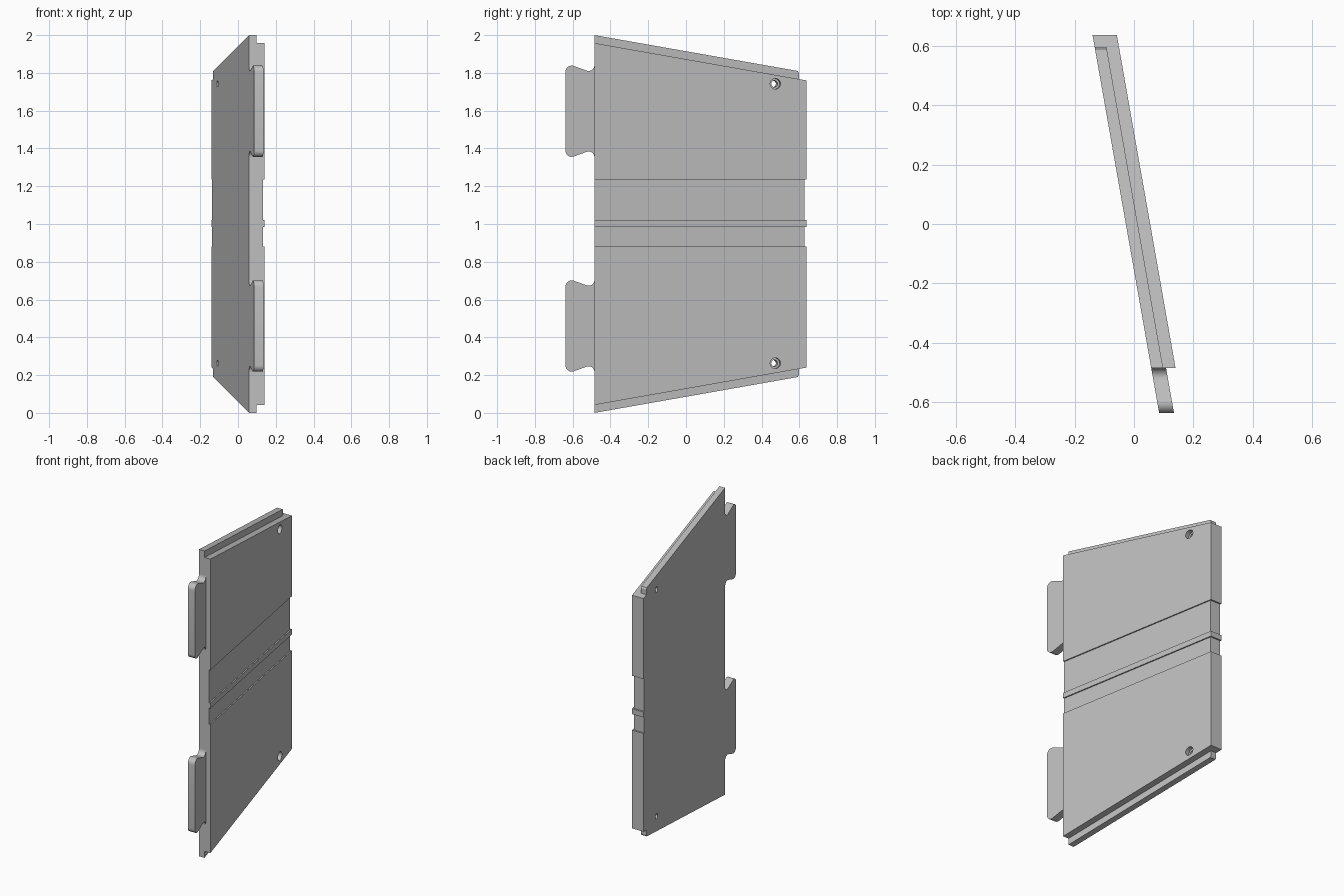
import bpy, bmesh, math
from mathutils import Matrix

if "Cube" in bpy.data.objects:
    bpy.data.objects.remove(bpy.data.objects["Cube"], do_unlink=True)

SLOPE = math.tan(math.radians(10))   # lean of the panel in plan, and taper of its ends
FRONT, BACK = -0.485, 0.638          # panel extent in y
THICK, LIP, INSET = 0.082, 0.04, 0.042

grey = bpy.data.materials.new("grey")
grey.use_nodes = True
colour = (0.52, 0.52, 0.52, 1)
grey.diffuse_color = colour
grey.node_tree.nodes["Principled BSDF"].inputs["Base Color"].default_value = colour


def face_x(y):
    """x of the panel's right-hand face at y"""
    return 0.058 - SLOPE * (y - FRONT)


def taper(y, inset=0):
    return inset + SLOPE * (y - FRONT)


def finish(name, bm):
    bmesh.ops.recalc_face_normals(bm, faces=bm.faces)
    mesh = bpy.data.meshes.new(name)
    bm.to_mesh(mesh)
    bm.free()
    mesh.materials.append(grey)
    ob = bpy.data.objects.new(name, mesh)
    bpy.context.collection.objects.link(ob)
    return ob


def prism(name, outline, d0, d1):
    """Extrude a (y, z) outline through the leaning panel's thickness"""
    bm = bmesh.new()
    rings = [[bm.verts.new((face_x(y) + d, y, z)) for y, z in outline] for d in (d0, d1)]
    for ring in rings:
        bm.faces.new(ring)
    n = len(outline)
    for i in range(n):
        j = (i + 1) % n
        bm.faces.new((rings[0][i], rings[0][j], rings[1][j], rings[1][i]))
    return finish(name, bm)


def box(name, y0, y1, z0, z1, d0, d1):
    return prism(name, [(y0, z0), (y1, z0), (y1, z1), (y0, z1)], d0, d1)


def drill(name, y, z, radius, d0, d1):
    """Cylinder square to the panel; depths are measured from its left-hand face"""
    bm = bmesh.new()
    turn = Matrix.Rotation(math.atan(SLOPE), 4, 'Z') @ Matrix.Rotation(math.pi / 2, 4, 'Y')
    place = Matrix.Translation((face_x(y) + THICK, y, z))
    shift = Matrix.Translation((0, 0, (d0 + d1) / 2))
    bmesh.ops.create_cone(bm, cap_ends=True, segments=24, radius1=radius, radius2=radius,
                          depth=d1 - d0, matrix=place @ turn @ shift)
    return finish(name, bm)


def cut(target, cutter):
    mod = target.modifiers.new("cut", 'BOOLEAN')
    mod.operation, mod.solver, mod.object = 'DIFFERENCE', 'EXACT', cutter
    bpy.context.view_layer.objects.active = target
    bpy.ops.object.modifier_apply(modifier=mod.name)
    bpy.data.objects.remove(cutter, do_unlink=True)


def arc(cy, cz, r, a0, a1, steps=8):
    angles = [math.radians(a0 + (a1 - a0) * i / steps) for i in range(steps + 1)]
    return [(cy + r * math.cos(a), cz + r * math.sin(a)) for a in angles]


# Panel with tapered ends and a short shoulder at the back
shoulder = 0.597
lower = [(FRONT, 0), (shoulder - 0.006, taper(shoulder - 0.006)),
         (shoulder, taper(shoulder) + 0.008),
         (shoulder, taper(shoulder, INSET)), (BACK, taper(BACK, INSET))]
panel = prism("panel", lower + [(y, 2 - z) for y, z in reversed(lower)], 0, THICK)

# Rebates along the sloping ends, leaving a thin lip
y0, y1 = FRONT - 0.1, BACK + 0.1
wedge = [(y0, -0.3), (y1, -0.3), (y1, taper(y1, INSET)), (y0, taper(y0, INSET))]
for flip in (False, True):
    cut(panel, prism("rebate", [(y, 2 - z if flip else z) for y, z in wedge], LIP, 0.2))

# Two shallow channels with a rib between, carried round the back edge
for z0, z1 in ((0.88, 0.985), (1.02, 1.235)):
    cut(panel, box("channel", FRONT - 0.1, BACK + 0.1, z0, z1, THICK - 0.008, 0.2))
    cut(panel, box("edge_channel", BACK - 0.01, BACK + 0.1, z0, z1, -0.2, 0.2))

# Counterbored screw holes
for z in (0.263, 1.742):
    cut(panel, drill("bore", 0.473, z, 0.028, -0.03, 0.05))
    cut(panel, drill("hole", 0.473, z, 0.017, -0.2, 0.1))

# Flared hook tabs on the front edge
half = arc(FRONT - 0.03, 0.243, 0.03, 0, -110) + arc(-0.605, 0.2085, 0.033, 70, 180)
profile = half + [(y, -z) for y, z in reversed(half)]
tabs = [prism(name, [(y, mid + z) for y, z in profile], 0, 0.05)
        for name, mid in (("lower_tab", 0.46), ("upper_tab", 1.597))]

# Smooth the rounded edges and keep the rest crisp
for ob in [panel] + tabs:
    bpy.ops.object.select_all(action='DESELECT')
    ob.select_set(True)
    bpy.context.view_layer.objects.active = ob
    bpy.ops.object.shade_smooth_by_angle(angle=math.radians(30))
